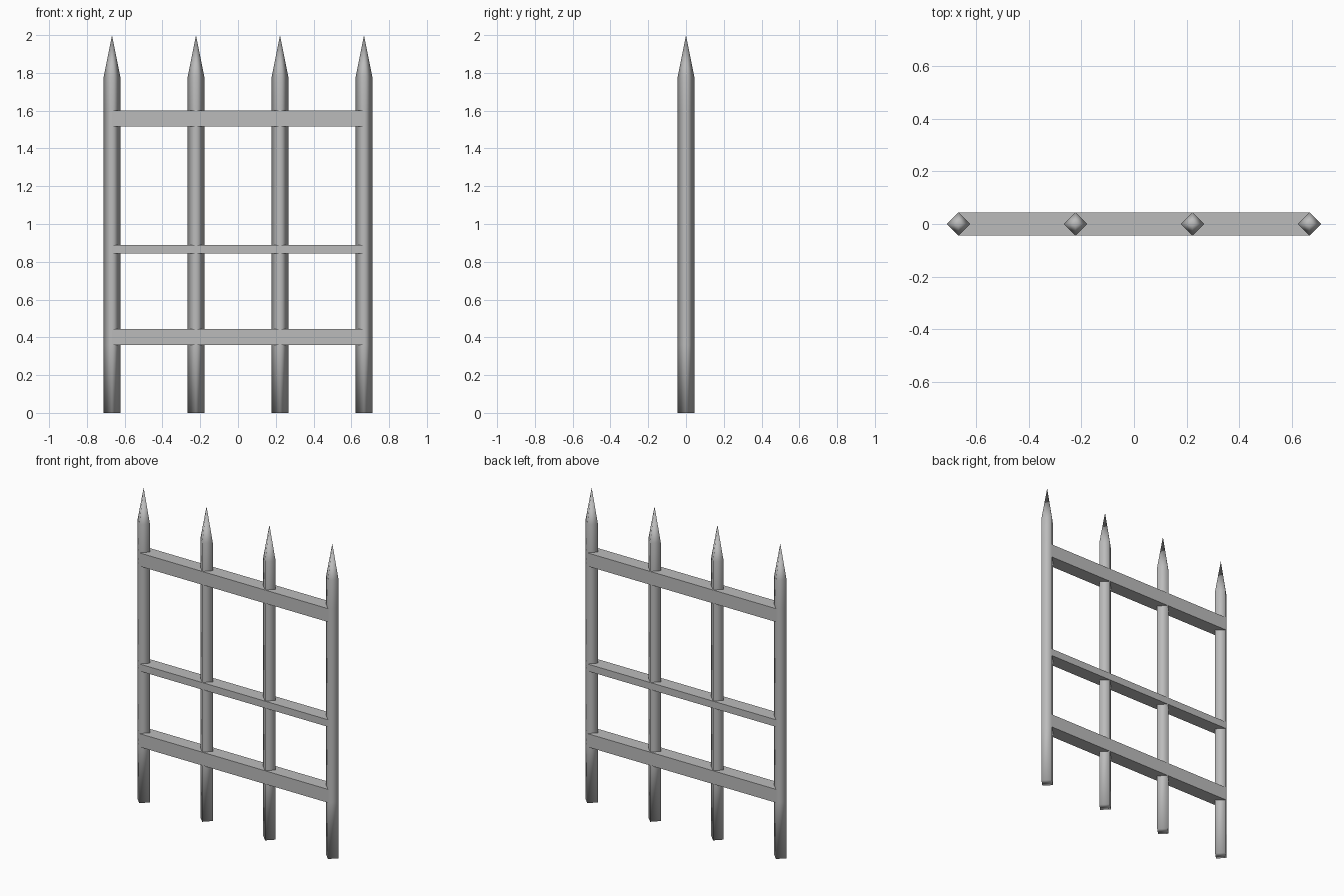
import bpy
import bmesh
from math import cos, sin, pi

cube = bpy.data.objects.get("Cube")
if cube:
    bpy.data.objects.remove(cube, do_unlink=True)

HALF = 0.044         # half thickness of posts and rails
OUTER = 0.667        # centre of the outer posts
SHOULDER, TIP = 1.78, 2.0
RAILS = {"bottom_rail": (0.36, 0.445),
         "middle_rail": (0.845, 0.89),
         "top_rail": (1.515, 1.60)}

metal = bpy.data.materials.new("grey_metal")
metal.use_nodes = True
grey = (0.5, 0.5, 0.5, 1)
metal.diffuse_color = grey
metal.node_tree.nodes["Principled BSDF"].inputs["Base Color"].default_value = grey


def finish(name, bm, smooth):
    bmesh.ops.recalc_face_normals(bm, faces=bm.faces)
    for face in bm.faces:
        face.smooth = smooth
    mesh = bpy.data.meshes.new(name)
    bm.to_mesh(mesh)
    bm.free()
    mesh.materials.append(metal)
    obj = bpy.data.objects.new(name, mesh)
    bpy.context.collection.objects.link(obj)


# Pointed four-sided post, with a ring at each rail edge
def post(name, x):
    bm = bmesh.new()
    heights = [0] + [z for span in RAILS.values() for z in span] + [SHOULDER]
    rings = [[bm.verts.new((x + HALF * cos(i * pi / 2), HALF * sin(i * pi / 2), z))
              for i in range(4)] for z in heights]
    bm.faces.new(rings[0])
    for low, high in zip(rings, rings[1:]):
        for i in range(4):
            j = (i + 1) % 4
            bm.faces.new((low[i], low[j], high[j], high[i]))
    tip = bm.verts.new((x, 0, TIP))
    for i in range(4):
        bm.faces.new((rings[-1][i], rings[-1][(i + 1) % 4], tip))
    finish(name, bm, True)


# Straight rail ending at the centres of the outer posts
def rail(name, low, high):
    bm = bmesh.new()
    bmesh.ops.create_cube(bm, size=1)
    for v in bm.verts:
        v.co.x *= 2 * OUTER
        v.co.y *= 2 * HALF
        v.co.z = high if v.co.z > 0 else low
    finish(name, bm, False)


for side, sign in (("left", 1), ("right", -1)):
    post(side + "_outer_post", sign * OUTER)
    post(side + "_inner_post", sign * OUTER / 3)

for name, (low, high) in RAILS.items():
    rail(name, low, high)
